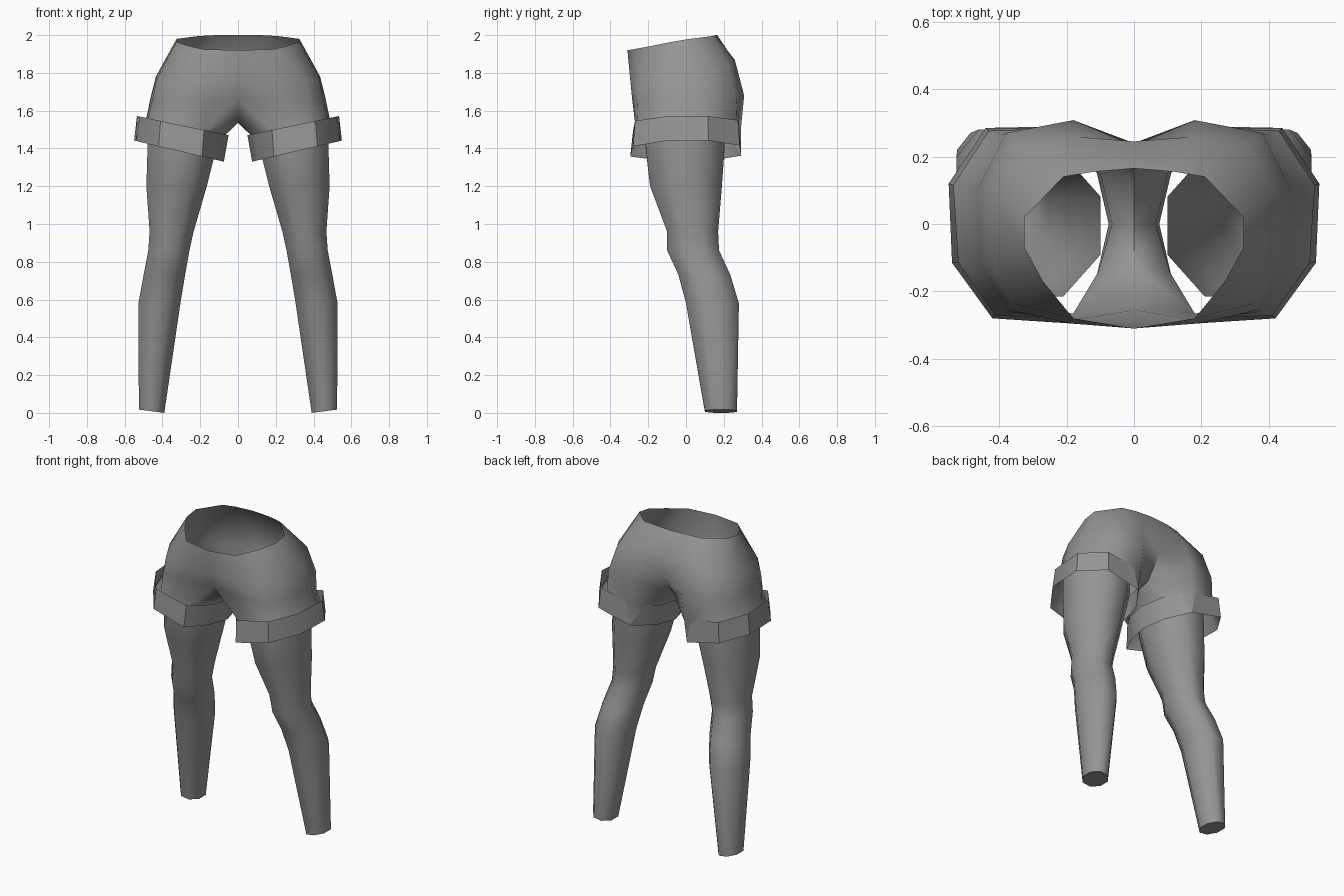
import bpy, bmesh, math

if "Cube" in bpy.data.objects:
    bpy.data.objects.remove(bpy.data.objects["Cube"])

cloth = bpy.data.materials.new("plain grey")
cloth.diffuse_color = (0.3, 0.3, 0.3, 1)
cloth.use_nodes = True
cloth.node_tree.nodes["Principled BSDF"].inputs["Base Color"].default_value = cloth.diffuse_color


def make(name, verts, faces, angle):
    """Build one half, mirror it across x = 0 and shade it."""
    bm = bmesh.new()
    vs = [bm.verts.new(v) for v in verts]
    for f in faces:
        bm.faces.new([vs[i] for i in f])
    bmesh.ops.recalc_face_normals(bm, faces=bm.faces)
    me = bpy.data.meshes.new(name)
    bm.to_mesh(me)
    bm.free()
    me.materials.append(cloth)
    ob = bpy.data.objects.new(name, me)
    bpy.context.collection.objects.link(ob)
    mod = ob.modifiers.new("mirror", 'MIRROR')
    mod.use_clip = True
    mod.merge_threshold = 0.0005
    bpy.ops.object.select_all(action='DESELECT')
    ob.select_set(True)
    bpy.context.view_layer.objects.active = ob
    bpy.ops.object.modifier_apply(modifier="mirror")
    bpy.ops.object.shade_smooth_by_angle(angle=math.radians(angle))
    return ob


def bridge(a, b, n, closed=True):
    """Quads between two rows of n points starting at a and b."""
    return [(a + i, a + (i + 1) % n, b + (i + 1) % n, b + i)
            for i in range(n if closed else n - 1)]


# Hem outlines: front, around the outside, back, then the inner thigh
def cuff_top_z(x):
    return 1.47 + 0.21 * (x - 0.05)


def cuff_low_z(x):
    return 1.33 + 0.235 * (x - 0.075)


hem = [(.18, -.265), (.38, -.26), (.475, -.11), (.485, .11), (.39, .265),
       (.19, .29), (.10, .15), (.065, 0), (.105, -.14)]
cuff_top = [(.18, -.28), (.41, -.27), (.52, -.115), (.535, .115), (.43, .275),
            (.19, .285), (.085, .15), (.05, 0), (.09, -.15)]
cuff_low = [(.19, -.295), (.42, -.28), (.54, -.115), (.55, .12), (.44, .285),
            (.21, .29), (.11, .15), (.075, 0), (.11, -.15)]

# Shorts: waist, hip and seat rows run from front centre to back centre
waist = [(0, -.31, 1.92), (.18, -.28, 1.925), (.27, -.17, 1.945), (.325, -.07, 1.965),
         (.325, .02, 1.98), (.21, .14, 1.995), (.12, .155, 2), (0, .165, 2)]
hip = [(0, -.295, 1.76), (.19, -.295, 1.76), (.36, -.235, 1.76), (.43, -.10, 1.77),
       (.435, .08, 1.78), (.34, .235, 1.83), (.16, .258, 1.87), (0, .245, 1.88)]
seat = [(0, -.255, 1.66), (.18, -.285, 1.66), (.37, -.255, 1.65), (.455, -.11, 1.65),
        (.465, .10, 1.66), (.38, .27, 1.67), (.18, .308, 1.68), (0, .24, 1.72)]
crotch = [(0, -.13, 1.56), (0, 0, 1.535), (0, .13, 1.57)]
verts = waist + hip + seat + crotch
H = len(verts)
verts += [(x, y, cuff_top_z(x)) for x, y in hem]
verts += [(x, y, cuff_low_z(x)) for x, y in cuff_low]
faces = bridge(0, 8, 8, False) + bridge(8, 16, 8, False)
faces += [(17 + i, 18 + i, H + i + 1, H + i) for i in range(5)]
# Inner thigh panels joining the centre seam to the leg opening
faces += [(16, 17, H, 24), (24, H, H + 8), (24, H + 8, H + 7, 25),
          (25, H + 7, H + 6, 26), (26, H + 6, H + 5), (26, H + 5, 22, 23)]
faces += bridge(H, H + 9, 9)
make("shorts", verts, faces, 60)

# Turned-up cuffs around the leg openings
verts = [(x, y, cuff_low_z(x)) for x, y in cuff_low]
verts += [(x, y, cuff_top_z(x)) for x, y in cuff_top]
make("cuffs", verts, bridge(0, 9, 9), 35)

# Legs: z, inner x, outer x, front y, back y, tilt of the ring
sections = [(.0, .39, .525, .10, .27, .13), (.58, .305, .527, .0, .28, 0),
            (.73, .28, .50, -.04, .235, 0), (.86, .257, .475, -.10, .175, 0),
            (.96, .235, .468, -.10, .17, 0), (1.2, .165, .485, -.19, .19, 0),
            (1.40, .115, .478, -.215, .205, .1), (1.47, .10, .475, -.215, .205, .2)]
SIDES = 8
verts, faces = [], []
k = 1 / math.cos(math.pi / SIDES)
for z, x0, x1, y0, y1, tilt in sections:
    for i in range(SIDES):
        a = math.tau * (i + .5) / SIDES
        x = (x0 + x1) / 2 + (x1 - x0) / 2 * k * math.cos(a)
        y = (y0 + y1) / 2 + (y1 - y0) / 2 * k * math.sin(a)
        verts.append((x, y, z + tilt * (x - x0)))
for r in range(len(sections) - 1):
    faces += bridge(r * SIDES, (r + 1) * SIDES, SIDES)
faces.append(tuple(range(SIDES)))
make("legs", verts, faces, 60)
